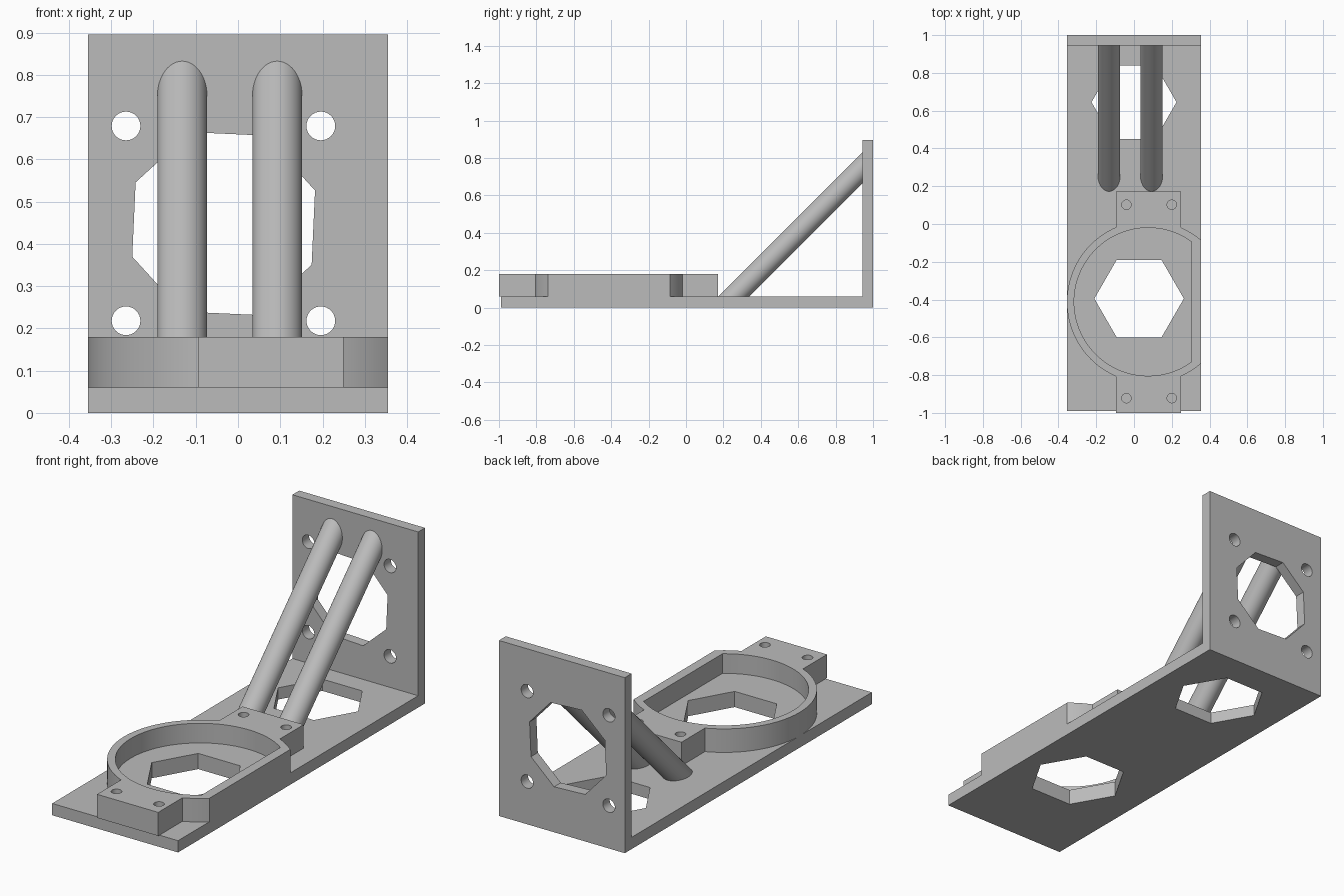
import bpy
import bmesh
from math import acos, cos, pi, radians, sin
from mathutils import Matrix, Vector

cube = bpy.data.objects.get("Cube")
if cube:
    bpy.data.objects.remove(cube, do_unlink=True)

grey = bpy.data.materials.new("plain grey")
grey.use_nodes = True
colour = (0.5, 0.5, 0.5, 1)
grey.diffuse_color = colour
grey.node_tree.nodes["Principled BSDF"].inputs["Base Color"].default_value = colour

# Axis frames: profile (u, v) and extrusion direction
FLAT = lambda u, v, w: (u, v, w)      # outline in plan, extruded up
UPRIGHT = lambda u, v, w: (u, w, v)   # outline in front, extruded back
SIDE = lambda u, v, w: (w, u, v)      # outline from the side, extruded across


def finish(name, bm):
    bmesh.ops.recalc_face_normals(bm, faces=bm.faces)
    mesh = bpy.data.meshes.new(name)
    bm.to_mesh(mesh)
    bm.free()
    mesh.materials.append(grey)
    obj = bpy.data.objects.new(name, mesh)
    bpy.context.collection.objects.link(obj)
    return obj


def loft(name, start, end):
    bm = bmesh.new()
    a = [bm.verts.new(p) for p in start]
    b = [bm.verts.new(p) for p in end]
    bm.faces.new(a)
    bm.faces.new(b)
    for i in range(len(a)):
        j = (i + 1) % len(a)
        bm.faces.new((a[i], a[j], b[j], b[i]))
    return finish(name, bm)


def prism(name, outline, low, high, frame=FLAT):
    return loft(name, [frame(u, v, low) for u, v in outline],
                [frame(u, v, high) for u, v in outline])


def arc(cx, cy, r, a, b, steps):
    angles = [a + (b - a) * i / steps for i in range(steps + 1)]
    return [(cx + r * cos(t), cy + r * sin(t)) for t in angles]


def polygon(cx, cy, r, sides, turn=0.0):
    return arc(cx, cy, r, turn, turn + 2 * pi, sides)[:-1]


def select(obj):
    bpy.ops.object.select_all(action="DESELECT")
    obj.select_set(True)
    bpy.context.view_layer.objects.active = obj


def cut(obj, outline, low, high, frame=FLAT):
    cutter = prism("cutter", outline, low, high, frame)
    cutter.hide_render = True
    mod = obj.modifiers.new("cut", "BOOLEAN")
    mod.operation = "DIFFERENCE"
    mod.solver = "EXACT"
    mod.object = cutter
    select(obj)
    bpy.ops.object.modifier_apply(modifier=mod.name)
    bpy.data.objects.remove(cutter, do_unlink=True)


def smooth(obj):
    select(obj)
    bpy.ops.object.shade_smooth_by_angle(angle=radians(30))


HALF, FLOOR, WALL, TOP = 0.355, 0.06, 0.945, 0.895

# L-shaped bracket: base plate and upright back plate
bracket = prism("bracket", [(-0.99, 0), (1, 0), (1, TOP), (WALL, TOP),
                            (WALL, FLOOR), (-0.99, FLOOR)], -HALF, HALF, SIDE)
front_hex = polygon(0.027, -0.395, 0.237, 6)
cut(bracket, front_hex, -0.1, 0.1)
cut(bracket, polygon(0, 0.645, 0.225, 6), -0.1, 0.1)
cut(bracket, polygon(-0.034, 0.448, 0.23, 8, radians(19.9)), 0.9, 1.1, UPRIGHT)
for x in (-0.265, 0.196):
    for z in (0.218, 0.679):
        cut(bracket, polygon(x, z, 0.034, 32), 0.9, 1.1, UPRIGHT)
smooth(bracket)

# Round holder with a flat side and a lug at each end
CX, CY, OUTER, INNER = 0.075, -0.412, 0.43, 0.392
LEFT, RIGHT, BACK, FRONT = -0.095, 0.25, 0.172, -1.0
flat = acos((HALF - CX) / OUTER)
lug_r = acos((RIGHT - CX) / OUTER)
lug_l = acos((LEFT - CX) / OUTER)
outline = (arc(CX, CY, OUTER, flat, lug_r, 8) + [(RIGHT, BACK), (LEFT, BACK)]
           + arc(CX, CY, OUTER, lug_l, 2 * pi - lug_l, 48)
           + [(LEFT, FRONT), (RIGHT, FRONT)]
           + arc(CX, CY, OUTER, 2 * pi - lug_r, 2 * pi - flat, 8))
holder = prism("round_holder", outline, FLOOR, 0.18)
chord = acos(0.23 / INNER)
cut(holder, arc(CX, CY, INNER, chord, 2 * pi - chord, 72), 0.08, 0.3)
cut(holder, front_hex, 0, 0.3)
for x in (-0.04, 0.2):
    for y in (-0.922, 0.102):
        cut(holder, polygon(x, y, 0.025, 24), 0.07, 0.3)
smooth(holder)

# Two diagonal braces, trimmed flush to the base and back plates
RADIUS, SUNK = 0.059, 0.005
along = Vector((0, 1, 1)).normalized()
across = Vector((0, -1, 1)).normalized()
for name, x in (("right_brace", -0.132), ("left_brace", 0.093)):
    foot, head = [], []
    for u, v in polygon(0, 0, RADIUS, 48):
        p = Vector((x + u, 0.256, FLOOR)) + across * v
        foot.append(p + along * ((FLOOR - SUNK - p.z) / along.z))
        head.append(p + along * ((WALL + SUNK - p.y) / along.y))
    smooth(loft(name, foot, head))
